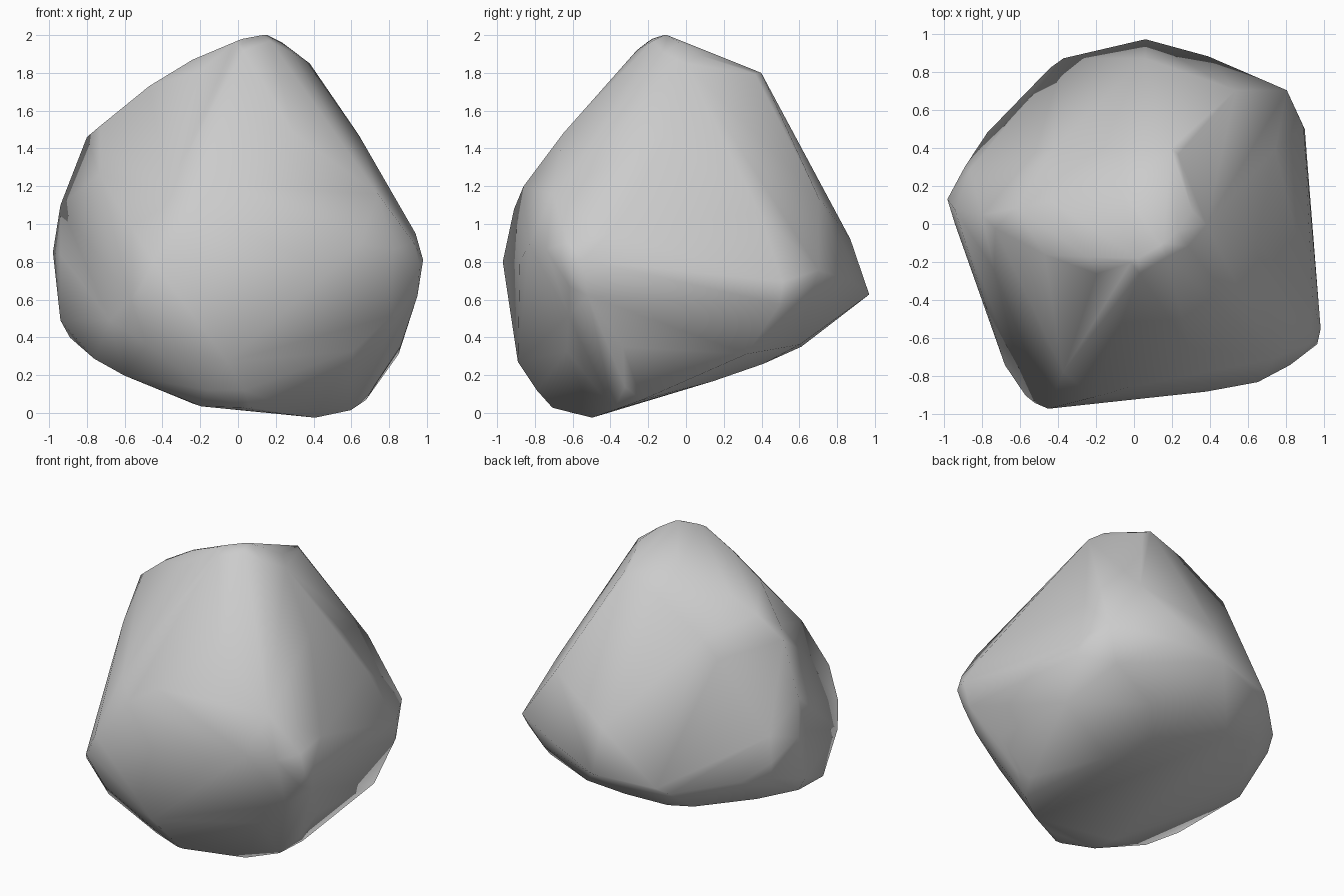
import bpy, bmesh
from math import radians, sin, cos
from mathutils import Vector

if "Cube" in bpy.data.objects:
    bpy.data.objects.remove(bpy.data.objects["Cube"])

# Outlines of the boulder, seen from six directions
front = [(.13, 2), (0, 1.97), (-.24, 1.87), (-.47, 1.73), (-.8, 1.46), (-.94, 1.1),
         (-.98, .85), (-.94, .49), (-.78, .33), (-.6, .22), (-.24, .05), (.25, 0), (.6, .04),
         (.72, .14), (.86, .35), (.95, .62), (.98, .81), (.94, .95), (.64, 1.47),
         (.38, 1.85), (.24, 1.97)]
side = [(-.1, 2), (-.18, 1.98), (-.26, 1.92), (-.65, 1.48), (-.86, 1.2), (-.91, 1.08),
        (-.97, .8), (-.89, .27), (-.79, .12), (-.7, .04), (-.6, 0), (-.4, .03), (.15, .17),
        (.41, .26), (.61, .35), (.96, .63), (.87, .92), (.37, 1.8)]
top = [(.06, .97), (-.37, .87), (-.44, .82), (-.77, .48), (-.9, .31), (-.98, .13),
       (-.94, 0), (-.67, -.73), (-.57, -.9), (-.52, -.94), (-.45, -.97), (.38, -.88),
       (.65, -.83), (.82, -.74), (.96, -.63), (.98, -.55), (.89, .51), (.8, .7), (.39, .88)]
front_right = [(.04, .83), (.4, .79), (.84, .24), (1.06, -.17), (1.02, -.43), (.88, -.72),
               (.42, -1.09), (.27, -1.17), (.05, -1.2), (-.39, -1.13), (-.55, -1.01),
               (-.86, -.74), (-.98, -.53), (-.74, .33), (-.61, .64), (-.46, .73), (-.29, .79)]
back_left = [(-1.06, -.27), (-.83, .1), (-.29, .86), (-.17, .94), (-.04, .98), (.13, .94),
             (.31, .78), (.75, .33), (.93, .05), (.99, -.19), (.98, -.37), (.85, -.69),
             (.46, -.82), (.05, -.87), (-.12, -.86), (-.4, -.81), (-.64, -.7), (-.92, -.48)]
back_right = [(-.21, .91), (.07, .91), (.28, .76), (.57, .49), (.64, .34), (.8, -.06),
              (.87, -.22), (.9, -.38), (.89, -.48), (.73, -.76), (.36, -.99), (.15, -1.08),
              (-.2, -1.14), (-.46, -1.11), (-.86, -.68), (-1.02, -.46), (-1.11, -.29),
              (-1.15, -.18), (-1.12, -.08), (-1.01, .08), (-.3, .85)]

# outline, azimuth, elevation, pivot height
views = [(front, 0, 0, 0), (side, 90, 0, 0), (top, 0, 90, 1),
         (front_right, 35, 25, 1), (back_left, 215, 25, 1), (back_right, 145, -25, 1)]

planes, lines = [], []
for outline, azimuth, elevation, height in views:
    a, e = radians(azimuth), radians(elevation)
    right = Vector((cos(a), sin(a), 0))
    up = Vector((-sin(a) * sin(e), cos(a) * sin(e), cos(e)))
    depth = up.cross(right)
    pts = [right * u + up * v + Vector((0, 0, height)) for u, v in outline]
    middle = sum(pts, Vector()) / len(pts)
    # Each outline edge is a cutting plane, each outline corner a sight line
    for p, q in zip(pts, pts[1:] + pts[:1]):
        n = (q - p).cross(depth).normalized()
        if n.dot(p - middle) < 0:
            n.negate()
        planes.append((n, n.dot(p)))
        lines.append((p, depth))


def deepest_point(p, d):
    """Point of a sight line that lies deepest inside all the other planes."""
    cuts = [(n.dot(d), n.dot(p) - dist) for n, dist in planes if abs(n.dot(d)) > .02]
    lo, hi = -2.0, 2.0
    for _ in range(50):
        t1, t2 = lo + (hi - lo) / 3, hi - (hi - lo) / 3
        if max(g + s * t1 for s, g in cuts) < max(g + s * t2 for s, g in cuts):
            hi = t2
        else:
            lo = t1
    return p + d * (lo + hi) / 2


# Boulder: convex skin over the corner points
bm = bmesh.new()
for p, d in lines:
    bm.verts.new(deepest_point(p, d))
bmesh.ops.remove_doubles(bm, verts=bm.verts[:], dist=0.03)
bmesh.ops.convex_hull(bm, input=bm.verts[:])
loose = [v for v in bm.verts if not v.link_faces]
bmesh.ops.delete(bm, geom=loose, context='VERTS')
bmesh.ops.recalc_face_normals(bm, faces=bm.faces[:])
for f in bm.faces:
    f.smooth = True
mesh = bpy.data.meshes.new("boulder")
bm.to_mesh(mesh)
bm.free()
bpy.context.collection.objects.link(bpy.data.objects.new("boulder", mesh))
